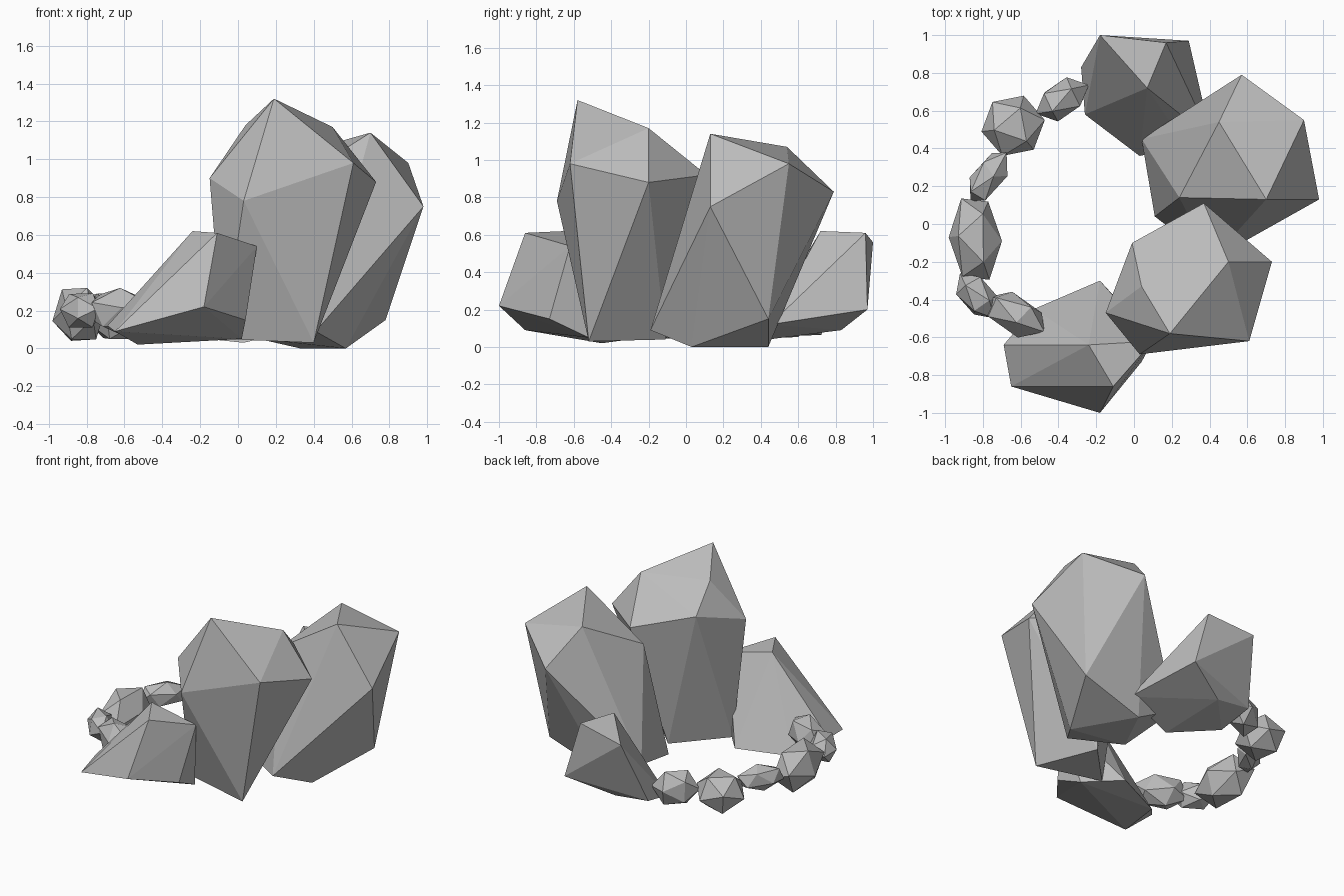
import bpy
import bmesh
from math import radians
from mathutils import Matrix, Vector

default_cube = bpy.data.objects.get("Cube")
if default_cube:
    bpy.data.objects.remove(default_cube, do_unlink=True)

# One plain grey for every stone
stone = bpy.data.materials.new("stone_grey")
stone.use_nodes = True
grey = (0.5, 0.5, 0.5, 1)
stone.diffuse_color = grey
for node in stone.node_tree.nodes:
    if node.type == "BSDF_PRINCIPLED":
        node.inputs["Base Color"].default_value = grey
        node.inputs["Roughness"].default_value = 0.9


def finish(name, bm):
    """Turn a bmesh into a flat-shaded stone object."""
    bmesh.ops.recalc_face_normals(bm, faces=bm.faces)
    mesh = bpy.data.meshes.new(name)
    bm.to_mesh(mesh)
    bm.free()
    mesh.materials.append(stone)
    rock = bpy.data.objects.new(name, mesh)
    bpy.context.collection.objects.link(rock)
    return rock


def boulder(name, corners):
    """Faceted boulder: the convex hull of its corner points."""
    bm = bmesh.new()
    for corner in corners:
        bm.verts.new(corner)
    hull = bmesh.ops.convex_hull(bm, input=bm.verts)
    spare = set(hull["geom_interior"]) | set(hull["geom_unused"])
    loose = [v for v in spare if isinstance(v, bmesh.types.BMVert)]
    bmesh.ops.delete(bm, geom=loose, context="VERTS")
    return finish(name, bm)


def pebble(name, centre, half_size, yaw, tilt):
    """Small stone: a tumbled icosahedron fitted to a box, then turned."""
    bm = bmesh.new()
    bmesh.ops.create_icosphere(bm, subdivisions=1, radius=1)
    tumble = Matrix.Rotation(radians(tilt), 4, Vector((1, 0.4, 0.2)))
    bmesh.ops.transform(bm, matrix=tumble, verts=bm.verts)
    reach = [max(abs(v.co[i]) for v in bm.verts) for i in range(3)]
    fit = Matrix.Diagonal([h / r for h, r in zip(half_size, reach)] + [1])
    turn = Matrix.Rotation(radians(yaw), 4, "Z")
    place = Matrix.Translation(centre)
    bmesh.ops.transform(bm, matrix=place @ turn @ fit, verts=bm.verts)
    return finish(name, bm)


# Tallest boulder, front left of the ring
boulder("tall_boulder", [
    (.19, -.58, 1.32), (.50, -.20, 1.17), (.61, -.62, .98),
    (.03, -.69, .78), (-.15, -.47, .90), (.04, -.33, 1.18),
    (-.01, -.10, 1.02), (.37, .11, .92), (.73, -.20, .88),
    (.40, -.52, .03), (-.08, -.42, .05), (.22, -.11, .04),
])

# Broad boulder, left side
boulder("broad_boulder", [
    (.70, .13, 1.14), (.45, .54, 1.07), (.98, .13, .75),
    (.57, .79, .83), (.90, .55, .98), (.24, .14, .85),
    (.33, .44, 0), (.57, .03, 0), (.04, .45, .15),
    (.41, -.19, .09), (.11, .04, .05), (.78, .44, .15),
])

# Squat boulder at the back
boulder("back_boulder", [
    (.17, .96, .61), (-.18, 1, .56), (.07, .72, .62),
    (.29, .97, .20), (-.28, .83, .12), (-.26, .58, .06),
    (-.02, .83, .09), (.03, .36, .03), (.41, .45, .12), (.27, .42, .1),
])

# Wedge-shaped boulder at the front
boulder("front_boulder", [
    (-.24, -.64, .62), (-.11, -.86, .61), (.10, -.62, .54),
    (-.65, -.86, .09), (-.18, -1, .22), (.04, -.73, .15),
    (-.69, -.64, .12), (-.18, -.30, .04), (-.53, -.45, .02),
    (.02, -.52, .05),
])

# Chain of small stones closing the ring on the right
pebble("chain_stone_front", (-.63, -.48, .2), (.18, .1, .12), -28, 20)
pebble("chain_stone_front_small", (-.83, -.38, .2), (.15, .08, .09), -50, 50)
pebble("chain_stone_middle", (-.84, -.08, .18), (.14, .22, .14), 4, 35)
pebble("chain_stone_back_small", (-.77, .25, .2), (.16, .08, .09), 55, 15)
pebble("chain_stone_back_large", (-.64, .52, .17), (.17, .15, .12), 15, 40)
pebble("chain_stone_back", (-.38, .66, .18), (.16, .09, .12), 30, 60)
